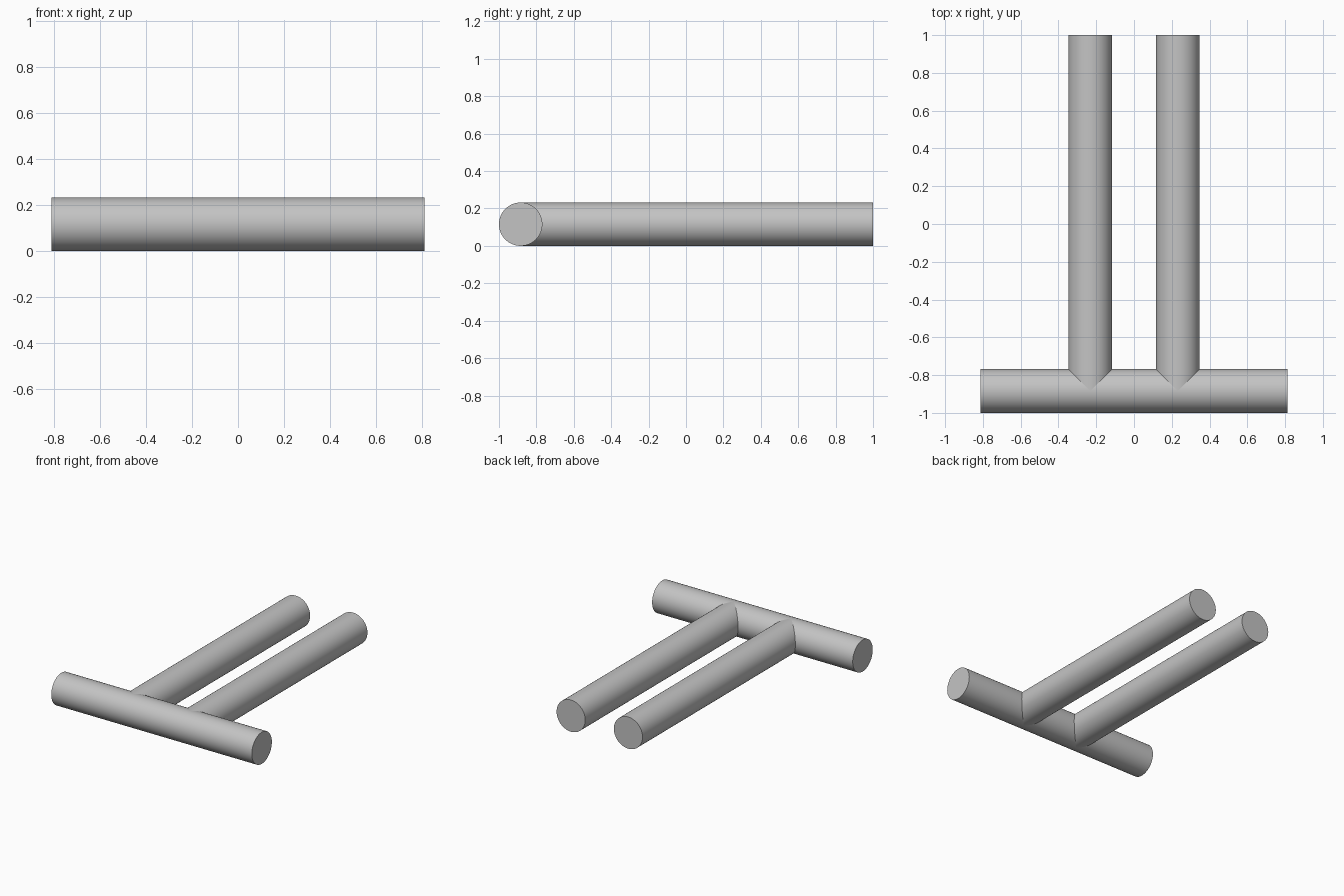
import bpy
import math

cube = bpy.data.objects.get("Cube")
if cube:
    bpy.data.objects.remove(cube, do_unlink=True)

RADIUS = 0.116
BAR_Y = RADIUS - 1

grey = bpy.data.materials.new("plain grey")
grey.use_nodes = True
colour = (0.55, 0.55, 0.55, 1)
grey.diffuse_color = colour
grey.node_tree.nodes["Principled BSDF"].inputs["Base Color"].default_value = colour


def rod(name, length, location, rotation):
    """Solid round bar with smooth sides and crisp flat ends."""
    bpy.ops.mesh.primitive_cylinder_add(
        vertices=64, radius=RADIUS, depth=length,
        location=location, rotation=rotation)
    obj = bpy.context.object
    obj.name = name
    obj.data.materials.append(grey)
    bpy.ops.object.shade_smooth_by_angle(angle=math.radians(30))
    return obj


# Cross bar along the front
rod("cross_bar", 1.624, (0, BAR_Y, RADIUS), (0, math.pi / 2, 0))

# Two parallel rods running back from the axis of the cross bar
for side, x in (("left", 0.232), ("right", -0.232)):
    rod(side + "_rod", 1 - BAR_Y, (x, (1 + BAR_Y) / 2, RADIUS),
        (math.pi / 2, 0, 0))
